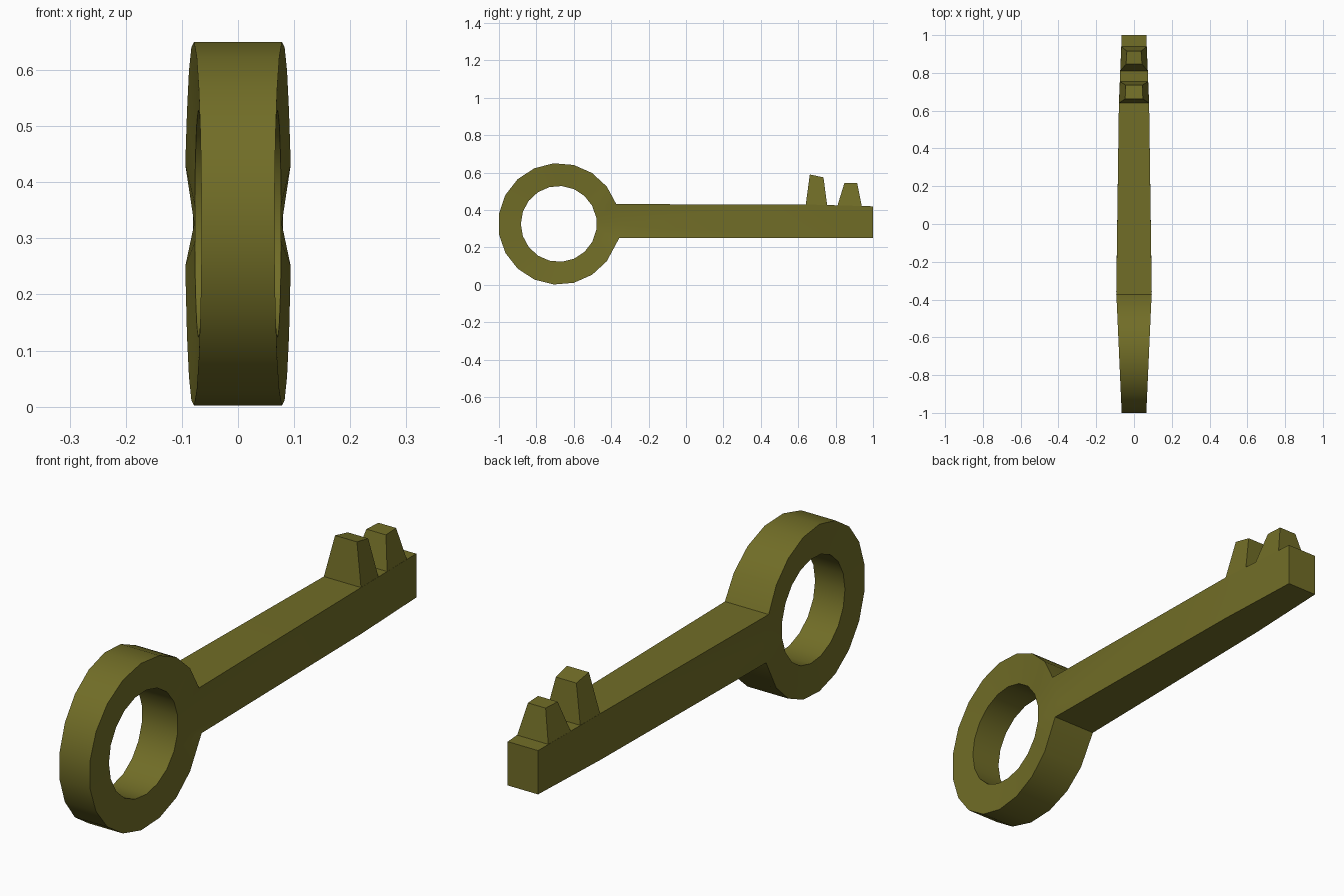
import bpy
import bmesh
import math

cube = bpy.data.objects.get("Cube")
if cube:
    bpy.data.objects.remove(cube, do_unlink=True)

olive = bpy.data.materials.new("olive_brass")
olive.use_nodes = True
colour = (0.165, 0.153, 0.02, 1)
olive.diffuse_color = colour
olive.node_tree.nodes["Principled BSDF"].inputs["Base Color"].default_value = colour


def finish(bm, name):
    bmesh.ops.recalc_face_normals(bm, faces=bm.faces)
    mesh = bpy.data.meshes.new(name)
    bm.to_mesh(mesh)
    bm.free()
    mesh.materials.append(olive)
    obj = bpy.data.objects.new(name, mesh)
    bpy.context.collection.objects.link(obj)
    bpy.ops.object.select_all(action='DESELECT')
    obj.select_set(True)
    bpy.context.view_layer.objects.active = obj
    bpy.ops.object.shade_smooth_by_angle(angle=math.radians(30))
    return obj


# Ring handle and shaft: every outline point has a left and a right vertex
SIDES = 19
CY, CZ = -0.68, 0.326
bm = bmesh.new()


def pair(half_width, y, z):
    return [bm.verts.new((s * half_width, y, z)) for s in (1, -1)]


def both_sides(*pairs):
    for s in (0, 1):
        bm.faces.new([p[s] for p in pairs])


def wall(a, b):
    bm.faces.new((a[0], b[0], b[1], a[1]))


def ring(radius, offset, front_width, back_width):
    points = []
    for i in range(SIDES):
        a = math.tau * (i + offset) / SIDES
        t = (1 + math.cos(a)) / 2
        width = front_width + (back_width - front_width) * t
        points.append(pair(width, CY + radius * math.cos(a), CZ + radius * math.sin(a)))
    return points


outer = ring(0.325, 0, 0.065, 0.094)
inner = ring(0.203, 0.5, 0.064, 0.077)

# Junction of ring and shaft: shallow pinch in the middle, raised lower corner
middle, upper, lower = outer[0], outer[1], outer[-1]
for s in (0, 1):
    sign = 1 - 2 * s
    middle[s].co.x = sign * 0.078
    upper[s].co.x = lower[s].co.x = sign * 0.094
    lower[s].co.y, lower[s].co.z = -0.357, 0.25

for i in range(SIDES):
    j = (i + 1) % SIDES
    both_sides(outer[i], outer[j], inner[i])
    both_sides(inner[i], outer[j], inner[j])
    wall(inner[i], inner[j])
    if 0 < i < SIDES - 1:
        wall(outer[i], outer[j])

# Tapering shaft
top_a, low_a = pair(0.08, 0.64, 0.43), pair(0.08, 0.64, 0.25)
top_b, low_b = pair(0.065, 1.0, 0.42), pair(0.065, 1.0, 0.25)
both_sides(middle, upper, top_a)
both_sides(middle, top_a, low_a)
both_sides(middle, low_a, lower)
both_sides(top_a, top_b, low_b, low_a)
for a, b in ((upper, top_a), (top_a, top_b), (top_b, low_b), (low_b, low_a), (low_a, lower)):
    wall(a, b)
finish(bm, "ring_and_shaft")


# Tapered teeth: each corner is half width, y, z
def tooth(name, base, top):
    bm = bmesh.new()
    rings = []
    for (w0, y0, z0), (w1, y1, z1) in (base, top):
        rings.append([bm.verts.new(c) for c in
                      ((w0, y0, z0), (-w0, y0, z0), (-w1, y1, z1), (w1, y1, z1))])
    low, high = rings
    bm.faces.new(low)
    bm.faces.new(high)
    for i in range(4):
        j = (i + 1) % 4
        bm.faces.new((low[i], low[j], high[j], high[i]))
    finish(bm, name)


tooth("inner_tooth", ((0.08, 0.64, 0.428), (0.075, 0.755, 0.424)),
      ((0.047, 0.662, 0.59), (0.044, 0.735, 0.575)))
tooth("outer_tooth", ((0.073, 0.81, 0.424), (0.067, 0.94, 0.42)),
      ((0.042, 0.847, 0.545), (0.038, 0.915, 0.545)))
